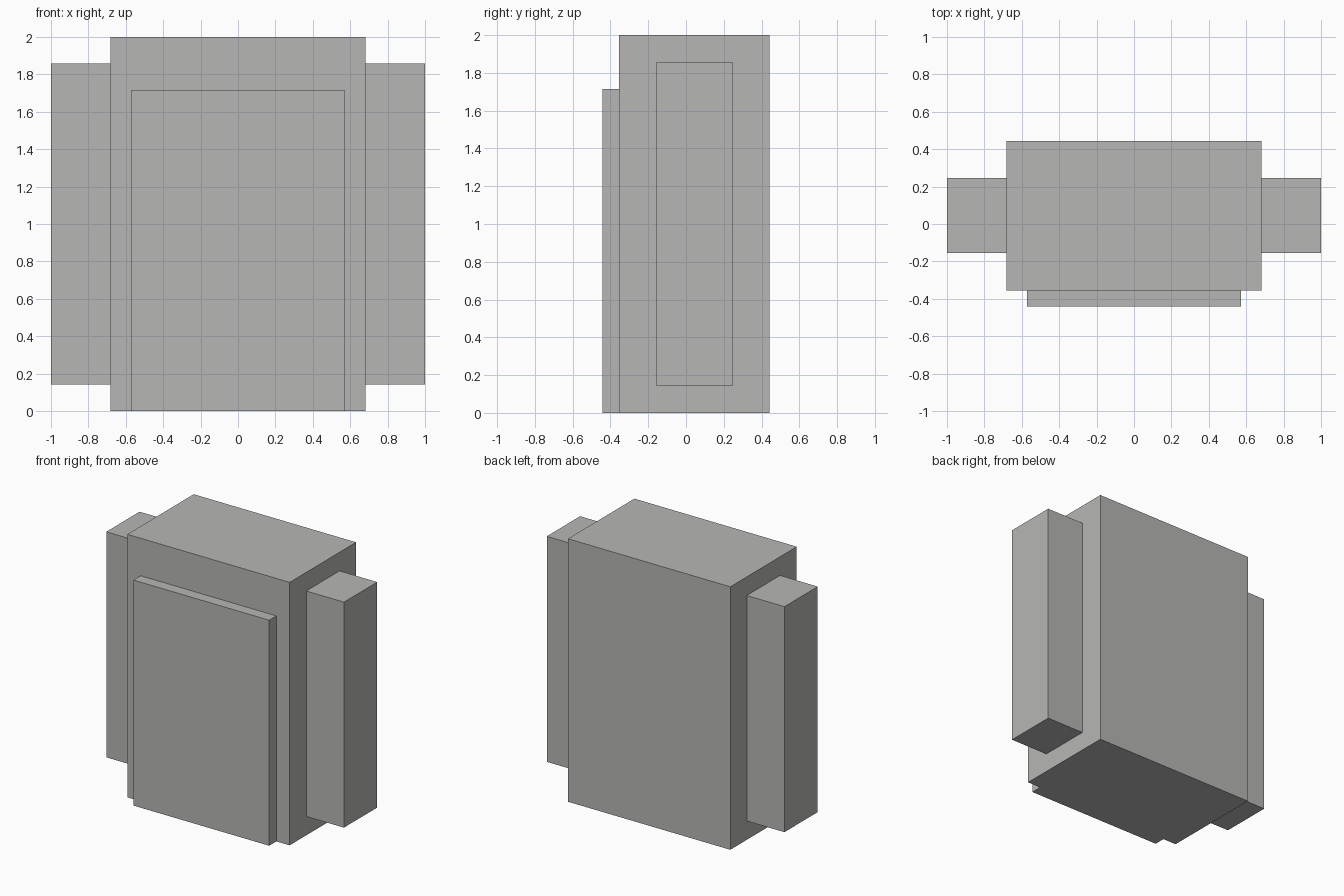
import bpy

if "Cube" in bpy.data.objects:
    bpy.data.objects.remove(bpy.data.objects["Cube"])

grey = bpy.data.materials.new("warm grey")
grey.diffuse_color = (0.47, 0.47, 0.46, 1)
grey.use_nodes = True
grey.node_tree.nodes["Principled BSDF"].inputs["Base Color"].default_value = grey.diffuse_color


def box(name, low, high):
    """Box spanning two opposite corners."""
    bpy.ops.mesh.primitive_cube_add(size=1)
    ob = bpy.context.object
    ob.name = name
    for v in ob.data.vertices:
        v.co = [l + (c + 0.5) * (h - l) for c, l, h in zip(v.co, low, high)]
    ob.data.materials.append(grey)
    return ob


# Main block
box("body", (-0.683, -0.355, 0), (0.683, 0.443, 2))

# Raised plate on the front, flush with the base
box("front_panel", (-0.571, -0.441, 0), (0.571, -0.355, 1.715))

# Matching blocks on both sides
for side, x0, x1 in (("left", -1, -0.683), ("right", 0.683, 1)):
    box(side + "_side_block", (x0, -0.155, 0.143), (x1, 0.245, 1.858))
